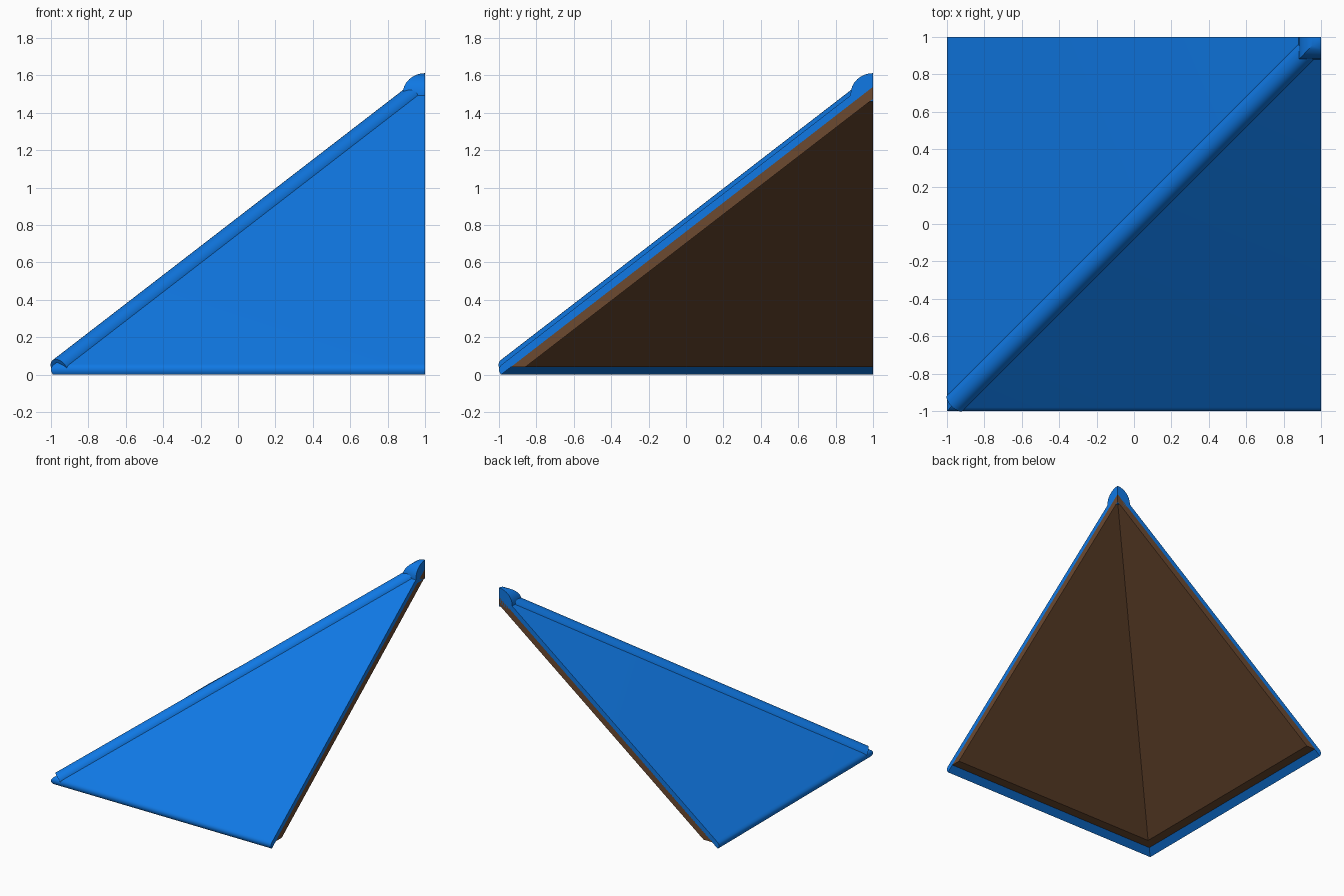
import bpy, bmesh, math
from mathutils import Vector

if "Cube" in bpy.data.objects:
    bpy.data.objects.remove(bpy.data.objects["Cube"])

SLOPE = 0.771          # rise of both roof slopes


def material(name, rgb):
    m = bpy.data.materials.new(name)
    m.diffuse_color = (*rgb, 1)
    m.use_nodes = True
    m.node_tree.nodes["Principled BSDF"].inputs["Base Color"].default_value = m.diffuse_color
    return m


BLUE = material("blue_roof", (0.005, 0.19, 0.78))
BROWN = material("brown_wood", (0.15, 0.068, 0.03))


def finish(name, bm, mat):
    bmesh.ops.remove_doubles(bm, verts=bm.verts, dist=1e-5)
    bmesh.ops.recalc_face_normals(bm, faces=bm.faces)
    me = bpy.data.meshes.new(name)
    bm.to_mesh(me)
    bm.free()
    me.materials.append(mat)
    ob = bpy.data.objects.new(name, me)
    bpy.context.collection.objects.link(ob)
    bpy.ops.object.select_all(action='DESELECT')
    ob.select_set(True)
    bpy.context.view_layer.objects.active = ob
    bpy.ops.object.shade_smooth_by_angle(angle=math.radians(35))
    return ob


def loft(name, rings, mat):
    """Skin closed rings and cap both ends."""
    bm = bmesh.new()
    vs = [[bm.verts.new(p) for p in r] for r in rings]
    n = len(vs[0])
    bm.faces.new(vs[0])
    bm.faces.new(vs[-1])
    for a, b in zip(vs, vs[1:]):
        for i in range(n):
            j = (i + 1) % n
            # points on the peak line share one place, so skip empty faces
            pts = {tuple(round(c, 6) for c in v.co) for v in (a[i], a[j], b[j], b[i])}
            if len(pts) > 2:
                bm.faces.new((a[i], a[j], b[j], b[i]))
    return finish(name, bm, mat)


def mitred(name, profile, mat):
    """Run a (distance, height) section around the hip corner."""
    return loft(name, [[(1, t, z) for t, z in profile],
                       [(t, t, z) for t, z in profile],
                       [(t, 1, z) for t, z in profile]], mat)


# Blue roof sheet with rounded eave
mitred("roof_sheet", [(1, 0.768 + SLOPE), (-0.985, 0.003), (-0.989, 0.0),
                      (-0.995, 0.008), (-1, 0.022), (-0.999, 0.036),
                      (-0.992, 0.048), (-0.98, 0.058), (1, 0.815 + SLOPE)], BLUE)

# Brown lining under the sheet
mitred("roof_lining", [(1, 0.703 + SLOPE), (-0.86, 0.04), (-0.944, 0.04),
                       (1, 0.768 + SLOPE)], BROWN)

# Half-round hip ridge
d = Vector((1, 1, SLOPE)).normalized()
side = Vector((1, -1, 0)).normalized()
up = side.cross(d).normalized()
if up.z < 0:
    up = -up
rings = []
for x in (-0.955, 0.945):
    c = Vector((x, x, 0.766 + SLOPE * x))
    rings.append([c + 0.06 * (math.cos(a) * side + math.sin(a) * up)
                  for a in (math.pi * i / 14 for i in range(15))])
loft("hip_ridge", rings, BLUE)

# Domed cap at the peak
arc = [(1 - 0.12 * math.cos(a), 1.5 + 0.112 * math.sin(a))
       for a in (math.pi / 2 * i / 8 for i in range(9))]
mitred("peak_cap", [(0.88, 1.46)] + arc + [(1, 1.46)], BLUE)
